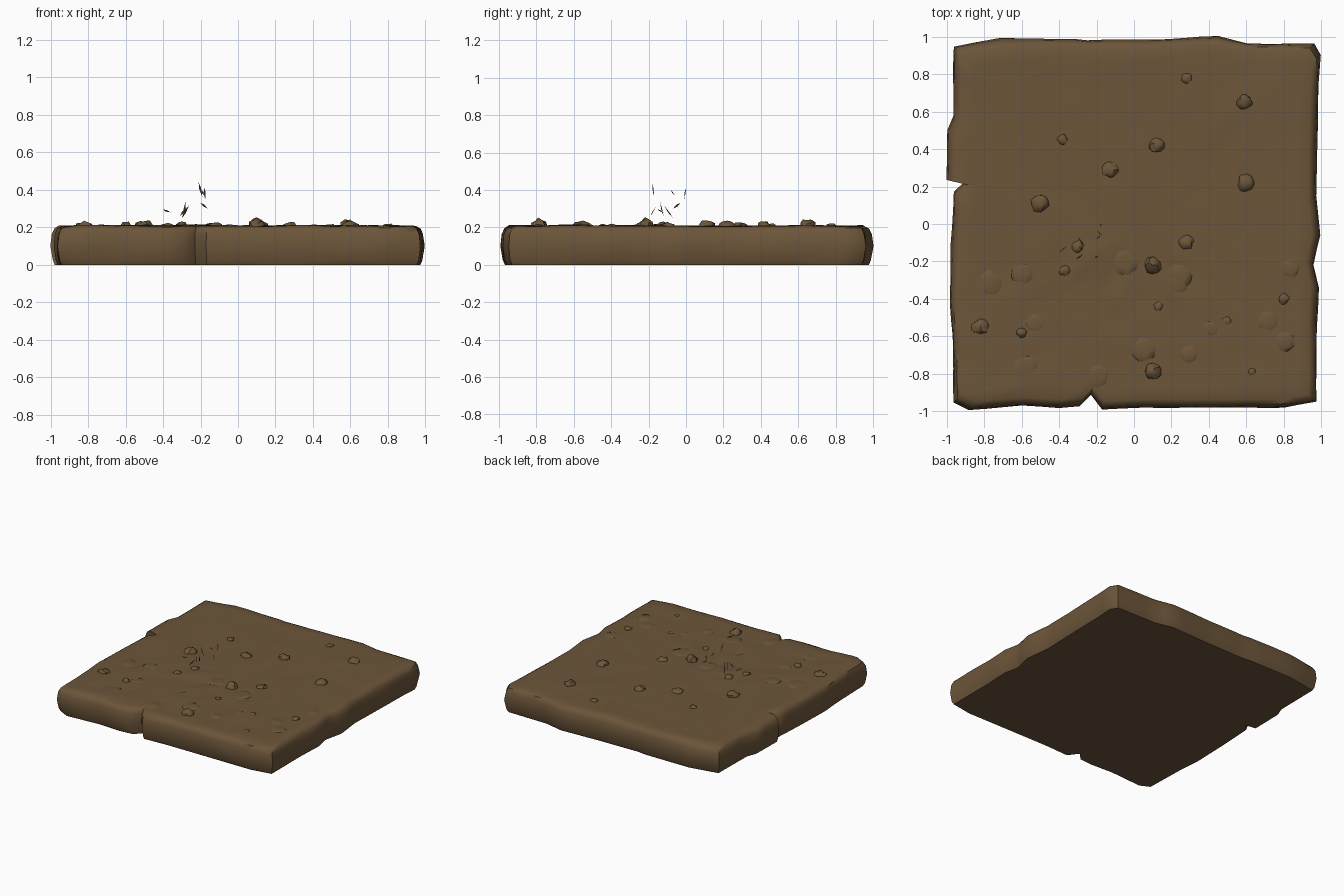
import bpy, bmesh, math, random
from mathutils import Vector, noise

cube = bpy.data.objects.get("Cube")
if cube:
    bpy.data.objects.remove(cube)
random.seed(4)

soil = bpy.data.materials.new("brown soil")
soil.use_nodes = True
soil.diffuse_color = (0.15, 0.092, 0.042, 1)
bsdf = soil.node_tree.nodes["Principled BSDF"]
bsdf.inputs["Base Color"].default_value = soil.diffuse_color
bsdf.inputs["Roughness"].default_value = 1.0


def finish(bm, name, angle):
    bmesh.ops.recalc_face_normals(bm, faces=bm.faces)
    mesh = bpy.data.meshes.new(name)
    bm.to_mesh(mesh)
    bm.free()
    mesh.materials.append(soil)
    obj = bpy.data.objects.new(name, mesh)
    bpy.context.collection.objects.link(obj)
    bpy.ops.object.select_all(action='DESELECT')
    bpy.context.view_layer.objects.active = obj
    obj.select_set(True)
    bpy.ops.object.shade_smooth_by_angle(angle=math.radians(angle))
    return obj


# Ragged outline of the slab, counter-clockwise from the front right corner
OUTLINE = [(-.96, -.95), (-.88, -.99), (-.6, -.97), (-.4, -.98), (-.29, -.97),
           (-.23, -.91), (-.17, -.99), (.05, -.98), (.45, -.98), (.8, -.98),
           (.975, -.95), (.975, -.55), (.985, -.34), (.96, -.22), (.995, -.06),
           (.97, .15), (.98, .5), (.985, .75), (.995, .9), (.96, .96),
           (.61, .965), (.45, 1), (.1, .985), (-.25, .98), (-.32, .99),
           (-.72, .99), (-.96, .945), (-.965, .58), (-.995, .5), (-1, .235),
           (-.91, .22), (-.96, .17), (-.975, -.1), (-.985, -.42), (-.97, -.6)]


def resample(points, step):
    out = []
    for a, b in zip(points, points[1:] + points[:1]):
        a, b = Vector(a), Vector(b)
        n = max(1, round((b - a).length / step))
        out += [a.lerp(b, i / n) for i in range(n)]
    return out


rim = resample(OUTLINE, 0.1)


def top_height(x, y):
    # Gentle swells, with sharper dents towards the front
    swell = 0.006 * noise.noise(Vector((x * 2.5, y * 2.5, 1)))
    rough = 0.012 if y < -0.1 else 0.005
    return 0.207 + swell + rough * noise.noise(Vector((x * 9, y * 9, 5)))


# Slab: stacked rings for the sides, shrinking rings across the top
bm = bmesh.new()
rings = []
for scale, z in [(.978, 0), (.99, .025), (1, .1), (.993, .165), (.978, .196)]:
    ring = []
    for p in rim:
        wob = 0.007 * noise.noise(Vector((p.x * 4, p.y * 4, z * 12)))
        s = scale + (wob if z else 0)
        ring.append(bm.verts.new((p.x * s, p.y * s, z)))
    rings.append(ring)
for k in range(14):
    s = 0.955 - 0.066 * k
    ring = []
    for p in rim:
        x, y = p.x * s, p.y * s
        ring.append(bm.verts.new((x, y, top_height(x, y))))
    rings.append(ring)
for lower, upper in zip(rings, rings[1:]):
    for i in range(len(rim)):
        j = (i + 1) % len(rim)
        bm.faces.new((lower[i], lower[j], upper[j], upper[i]))
bm.faces.new(rings[0])
bm.faces.new(rings[-1])
finish(bm, "soil_slab", 45)


# Crumbled clods half sunk in the top: x, y, radius, height above the top
CLODS = [(.28, .78, .03, .015), (.59, .65, .045, .035), (-.38, .45, .03, .015),
         (.12, .42, .04, .025), (-.13, .29, .045, .02), (.6, .22, .05, .025),
         (-.5, .11, .05, .03), (-.3, -.12, .035, .02), (.28, -.1, .04, .02),
         (.1, -.22, .045, .04), (-.37, -.25, .03, .015), (.13, -.44, .025, .01),
         (-.82, -.55, .045, .025), (-.6, -.58, .03, .025), (.49, -.52, .03, .01),
         (.1, -.79, .045, .04), (.63, -.79, .025, .01), (.8, -.4, .03, .012)]
bm = bmesh.new()
for x, y, radius, height in CLODS:
    made = bmesh.ops.create_icosphere(bm, subdivisions=2, radius=1)
    for v in made["verts"]:
        v.co *= 1 + random.uniform(-.22, .15)
        v.co = Vector((x + v.co.x * radius, y + v.co.y * radius,
                       0.204 + v.co.z * (height + .004)))
finish(bm, "soil_clods", 50)


# Low smooth mounds on the rougher front half
bm = bmesh.new()
for i in range(14):
    made = bmesh.ops.create_icosphere(bm, subdivisions=2, radius=1)
    cx, cy = random.uniform(-.85, .85), random.uniform(-.85, -.2)
    r = random.uniform(.04, .08)
    for v in made["verts"]:
        v.co *= 1 + random.uniform(-.1, .1)
        v.co = Vector((cx + v.co.x * r, cy + v.co.y * r, .203 + v.co.z * .009))
finish(bm, "soil_mounds", 60)


# Thin slivers flung above the surface: start and end points
SLIVERS = [((-.21, -.18, .44), (-.19, -.17, .36)),
           ((-.18, 0, .41), (-.175, -.01, .35)),
           ((-.2, -.08, .40), (-.18, -.06, .37)),
           ((-.4, -.15, .295), (-.36, -.12, .28)),
           ((-.31, -.19, .26), (-.27, -.16, .31)),
           ((-.29, -.12, .26), (-.28, -.14, .34)),
           ((-.3, -.07, .25), (-.26, -.12, .32)),
           ((-.2, -.03, .33), (-.16, -.07, .30))]
bm = bmesh.new()
for start, end in SLIVERS:
    a, b = Vector(start), Vector(end)
    side = (b - a).cross(Vector((.3, .8, .2))).normalized() * .006
    mid = a.lerp(b, .4)
    deep = (b - a).cross(side).normalized() * .004
    ends = [bm.verts.new(a), bm.verts.new(b)]
    belt = [bm.verts.new(mid + d) for d in (side, deep, -side)]
    for i in range(3):
        for tip in ends:
            bm.faces.new((belt[i], belt[(i + 1) % 3], tip))
finish(bm, "soil_slivers", 30)
